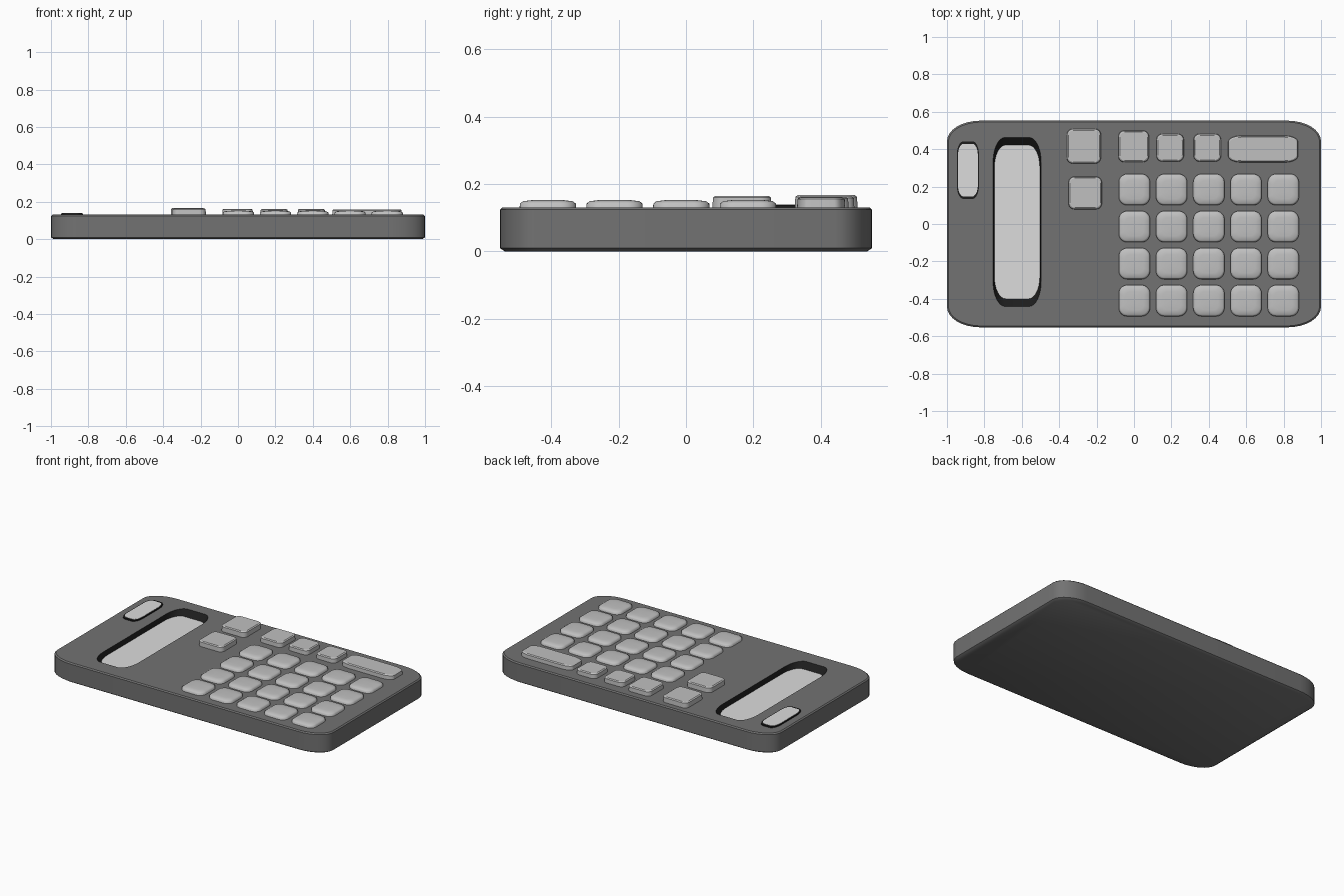
import bpy, bmesh, math

if "Cube" in bpy.data.objects:
    bpy.data.objects.remove(bpy.data.objects["Cube"])


def material(name, v):
    m = bpy.data.materials.new(name)
    m.diffuse_color = (v, v, v, 1)
    m.use_nodes = True
    m.node_tree.nodes["Principled BSDF"].inputs["Base Color"].default_value = m.diffuse_color
    return m


BODY = material("dark grey plastic", 0.17)
KEY = material("light grey key", 0.53)
SCREEN = material("pale display", 0.72)
BLACK = material("black trim", 0.012)
SEG = 8


def outline(cx, cy, w, h, rx, ry, z):
    """Rectangle with elliptical corners."""
    pts = []
    for k, (sx, sy) in enumerate([(1, 1), (-1, 1), (-1, -1), (1, -1)]):
        for i in range(SEG + 1):
            a = math.pi / 2 * (k + i / SEG)
            pts.append((cx + sx * (w / 2 - rx) + rx * math.cos(a),
                        cy + sy * (h / 2 - ry) + ry * math.sin(a), z))
    return pts


def loft(name, rings, mats, band_mats=None, cap_mat=0, angle=35):
    """Stack outlines from bottom to top and cap both ends."""
    bm = bmesh.new()
    loops = [[bm.verts.new(p) for p in outline(*r)] for r in rings]
    n = len(loops[0])
    bm.faces.new(loops[0][::-1])
    for b, (lo, hi) in enumerate(zip(loops, loops[1:])):
        for i in range(n):
            j = (i + 1) % n
            f = bm.faces.new((lo[i], lo[j], hi[j], hi[i]))
            f.material_index = band_mats[b] if band_mats else 0
    bm.faces.new(loops[-1]).material_index = cap_mat
    me = bpy.data.meshes.new(name)
    bm.to_mesh(me)
    bm.free()
    for m in mats:
        me.materials.append(m)
    ob = bpy.data.objects.new(name, me)
    bpy.context.collection.objects.link(ob)
    bpy.ops.object.select_all(action='DESELECT')
    ob.select_set(True)
    bpy.context.view_layer.objects.active = ob
    bpy.ops.object.shade_smooth_by_angle(angle=math.radians(angle))
    return ob


# Case, whose top surface continues into the sunken display
sx, sy = -0.625, 0.011
loft("case", [
    (0, 0, 1.97, 1.075, 0.17, 0.10, 0.0),
    (0, 0, 2.0, 1.105, 0.18, 0.11, 0.01),
    (0, 0, 2.0, 1.105, 0.18, 0.11, 0.124),
    (0, 0, 1.985, 1.09, 0.175, 0.105, 0.131),
    (sx, sy, 0.257, 0.904, 0.065, 0.13, 0.131),
    (sx, sy, 0.243, 0.822, 0.06, 0.12, 0.100),
], [BODY, BLACK, SCREEN], [0, 0, 0, 0, 1], 2)

# Small solar panel with black surround
px, py = -0.888, 0.288
loft("panel_surround", [
    (px, py, 0.118, 0.308, 0.035, 0.07, 0.12),
    (px, py, 0.118, 0.308, 0.035, 0.07, 0.138),
], [BLACK])
loft("panel_window", [
    (px, py, 0.106, 0.282, 0.03, 0.06, 0.134),
    (px, py, 0.106, 0.282, 0.03, 0.06, 0.1395),
], [SCREEN])

# Softly domed keypad, four rows of five
for row in range(4):
    for col in range(5):
        x, y = 0.002 + 0.199 * col, 0.184 - 0.198 * row
        loft(f"pad_key_{row}_{col}", [
            (x, y, 0.168, 0.168, 0.045, 0.045, 0.12),
            (x, y, 0.166, 0.166, 0.045, 0.045, 0.142),
            (x, y, 0.148, 0.148, 0.040, 0.040, 0.149),
            (x, y, 0.100, 0.100, 0.030, 0.030, 0.152),
            (x, y, 0.040, 0.040, 0.012, 0.012, 0.153),
        ], [KEY], angle=60)

# Flat function keys: x centre, y centre, width, depth, top height
flat_keys = [
    (-0.268, 0.416, 0.184, 0.187, 0.167),
    (-0.261, 0.166, 0.180, 0.176, 0.165),
    (-0.002, 0.415, 0.165, 0.170, 0.163),
    (0.193, 0.408, 0.148, 0.150, 0.162),
    (0.392, 0.408, 0.148, 0.150, 0.162),
    (0.690, 0.401, 0.374, 0.144, 0.160),
]
for i, (x, y, w, d, top) in enumerate(flat_keys):
    r = 0.07 if w > 0.3 else 0.032
    loft(f"function_key_{i}", [
        (x, y, w, d, r, 0.032, 0.12),
        (x, y, w - 0.004, d - 0.004, r, 0.032, top - 0.005),
        (x, y, w - 0.018, d - 0.018, r - 0.005, 0.027, top),
    ], [KEY], angle=30)
